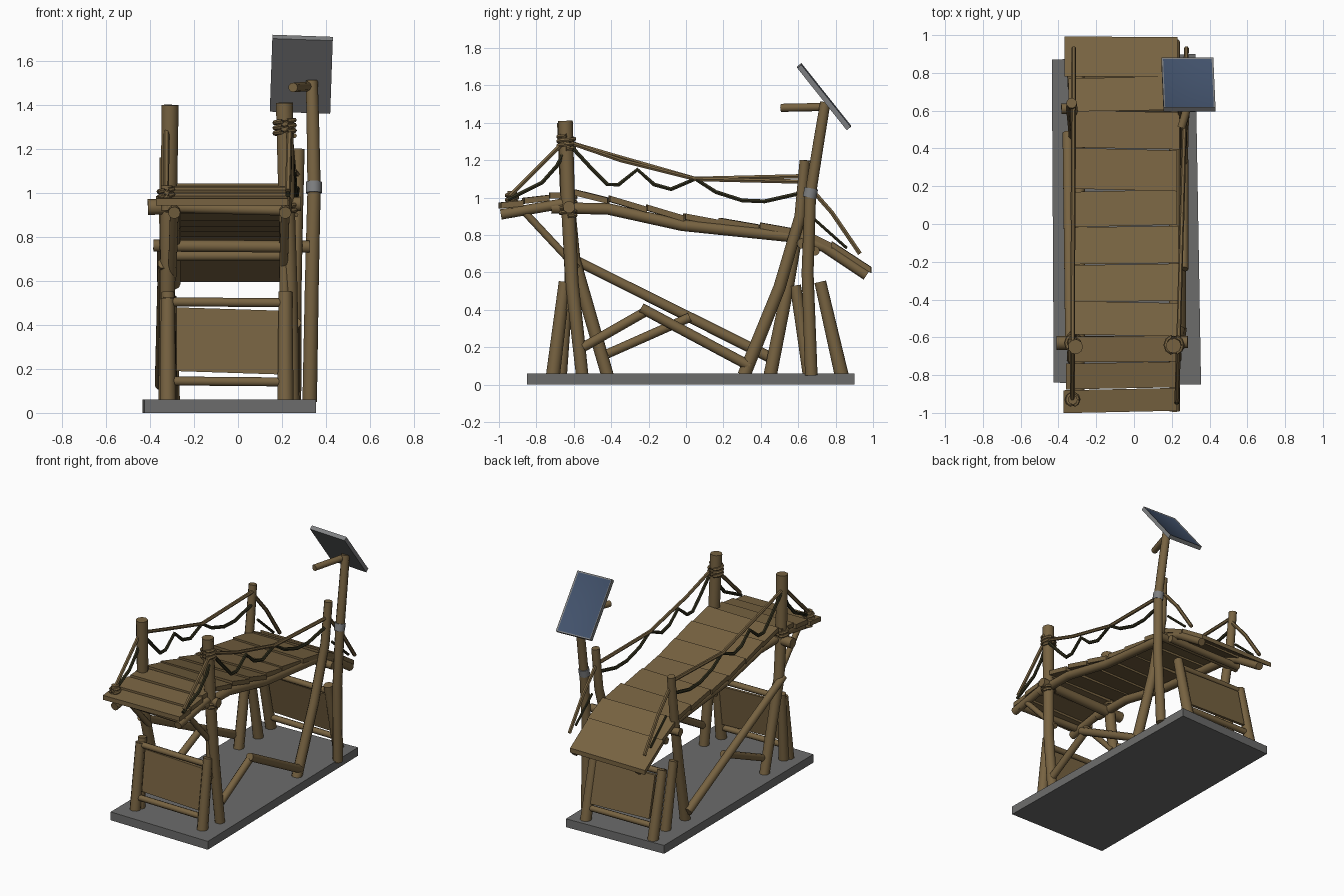
import bpy, bmesh, math, random
from mathutils import Vector, Matrix

if "Cube" in bpy.data.objects:
    bpy.data.objects.remove(bpy.data.objects["Cube"])

random.seed(4)


def material(name, rgb):
    m = bpy.data.materials.new(name)
    m.diffuse_color = (*rgb, 1)
    m.use_nodes = True
    m.node_tree.nodes["Principled BSDF"].inputs["Base Color"].default_value = m.diffuse_color
    return m


WOOD = material("brown wood", (0.185, 0.124, 0.053))
ROPE = material("dark rope", (0.03, 0.028, 0.012))
STONE = material("grey slab", (0.15, 0.15, 0.148))
METAL = material("grey metal", (0.21, 0.215, 0.22))
BLUE = material("solar blue", (0.055, 0.085, 0.15))


def finish(name, bm, *mats):
    bmesh.ops.recalc_face_normals(bm, faces=bm.faces)
    me = bpy.data.meshes.new(name)
    bm.to_mesh(me)
    bm.free()
    for m in mats:
        me.materials.append(m)
    ob = bpy.data.objects.new(name, me)
    bpy.context.collection.objects.link(ob)
    bpy.ops.object.select_all(action='DESELECT')
    ob.select_set(True)
    bpy.context.view_layer.objects.active = ob
    bpy.ops.object.shade_smooth_by_angle(angle=math.radians(50))
    return ob


def log(name, pts, r, r2=None, sides=9, mat=WOOD):
    """Tapered round tube along a path of points."""
    pts = [Vector(p) for p in pts]
    r2 = r if r2 is None else r2
    bm = bmesh.new()
    rings = []
    ref = Vector((1, 0, 0)) if abs((pts[-1] - pts[0]).normalized().x) < 0.8 else Vector((0, 0, 1))
    for i, p in enumerate(pts):
        t = (pts[min(i + 1, len(pts) - 1)] - pts[max(i - 1, 0)]).normalized()
        u = (ref - t * ref.dot(t)).normalized()
        v = t.cross(u)
        rad = r + (r2 - r) * i / (len(pts) - 1)
        rings.append([bm.verts.new(p + rad * (math.cos(a) * u + math.sin(a) * v))
                      for a in (2 * math.pi * k / sides for k in range(sides))])
    for a, b in zip(rings, rings[1:]):
        for k in range(sides):
            bm.faces.new((a[k], a[(k + 1) % sides], b[(k + 1) % sides], b[k]))
    bm.faces.new(rings[0])
    bm.faces.new(rings[-1])
    return finish(name, bm, mat)


def prism(name, corners, offset, mat):
    """Flat polygon pushed along an offset to a solid board."""
    bm = bmesh.new()
    f = bm.faces.new([bm.verts.new(c) for c in corners])
    ext = bmesh.ops.extrude_face_region(bm, geom=[f])
    bmesh.ops.translate(bm, vec=offset, verts=[e for e in ext['geom'] if isinstance(e, bmesh.types.BMVert)])
    return finish(name, bm, mat)


def wrap(name, centre, r, turns=3, mat=WOOD):
    """Coil of rope around a post."""
    n = 10
    x, y, z = centre
    pts = [(x + r * math.cos(2 * math.pi * i / n), y + r * math.sin(2 * math.pi * i / n),
            z + 0.024 * i / n) for i in range(n * turns + 1)]
    return log(name, pts, 0.011, sides=6, mat=mat)


# Ground slab
prism("base_slab", [(-0.425, -0.84, 0), (0.355, -0.85, 0), (0.325, 0.9, 0), (-0.435, 0.87, 0)], (0, 0, 0.06), STONE)

# Main posts
log("front_left_post", [(-0.33, -0.42, 0.05), (-0.32, -0.6, 0.67), (-0.315, -0.635, 1.0), (-0.31, -0.65, 1.4)], 0.034, 0.04)
log("front_right_post", [(0.245, -0.555, 0.05), (0.235, -0.61, 0.55), (0.22, -0.63, 0.95), (0.21, -0.645, 1.41)], 0.034, 0.04)
log("back_right_post", [(0.25, 0.31, 0.05), (0.255, 0.5, 0.52), (0.265, 0.61, 0.9), (0.275, 0.635, 1.2)], 0.036, 0.028)
log("back_left_post", [(-0.31, 0.45, 0.05), (-0.32, 0.54, 0.5), (-0.33, 0.61, 0.9), (-0.33, 0.64, 1.16)], 0.036, 0.028)

# Cross logs carrying the deck
log("front_cross_log", [(-0.41, -0.63, 0.935), (0.285, -0.625, 0.95)], 0.037, 0.033)
log("back_cross_log", [(-0.385, 0.61, 0.76), (0.325, 0.62, 0.755)], 0.028)
log("rear_ramp_log", [(-0.33, 0.69, 0.715), (0.26, 0.69, 0.715)], 0.025)
log("front_lip_log", [(-0.33, -0.93, 0.935), (0.23, -0.93, 0.92)], 0.025)

# Deck of planks following an arched profile (y, z of the top face)
PROFILE = [(-1, 0.965), (-0.85, 0.995), (-0.65, 1.035), (-0.55, 1.035), (-0.4, 1.0), (0, 0.905),
           (0.3, 0.87), (0.6, 0.835), (0.72, 0.795), (0.85, 0.715), (0.995, 0.63)]


def height(y):
    for (a, za), (b, zb) in zip(PROFILE, PROFILE[1:]):
        if y <= b:
            return za + (zb - za) * (y - a) / (b - a)
    return PROFILE[-1][1]


SEAMS = [-0.995, -0.87, -0.73, -0.59, -0.41, -0.21, -0.01, 0.18, 0.4, 0.6, 0.78, 0.995]
for i, (y0, y1) in enumerate(zip(SEAMS, SEAMS[1:])):
    y1 -= 0.004
    xl = -0.325 - 0.045 * max(0, abs((y0 + y1) / 2) - 0.5) / 0.4
    xr = 0.235 + random.uniform(-0.012, 0.01)
    lift = 0.008
    t = random.uniform(-0.008, 0.008)
    prism("deck_plank", [(xl, y0 + t, height(y0) + lift), (xr, y0 - t, height(y0) + lift),
                         (xr, y1 - t, height(y1) - 0.004), (xl, y1 + t, height(y1) - 0.004)],
          (0, 0, -0.032), WOOD)

# Side logs under the deck edges
for side, x in (("left", -0.29), ("right", 0.215)):
    log(side + "_front_bearer", [(x, -0.99, 0.91), (x, -0.62, 0.975)], 0.028)
    log(side + "_main_bearer", [(x, -0.72, 0.945), (x, -0.42, 0.94), (x, -0.02, 0.852), (x, 0.63, 0.785)], 0.031)
    log(side + "_rear_bearer", [(x, 0.6, 0.785), (x, 0.74, 0.735), (x, 0.965, 0.585)], 0.028)
    log(side + "_knee_brace", [(x, -0.86, 0.92), (x - 0.01, -0.58, 0.62)], 0.02)

# Diagonal braces along the sides
log("left_long_brace", [(-0.34, -0.62, 0.68), (-0.35, 0.48, 0.13)], 0.026, 0.03)
log("left_short_brace", [(-0.31, -0.42, 0.165), (-0.31, 0.02, 0.36)], 0.025)
log("right_short_brace", [(0.25, -0.55, 0.2), (0.25, -0.2, 0.4)], 0.026)
log("right_long_brace", [(0.26, -0.24, 0.41), (0.26, 0.34, 0.1)], 0.028)

# Panelled frames under both ends: (name, foot y, head y)
for end, yb, yt in (("front", -0.71, -0.65), ("rear", 0.83, 0.72)):
    def at(x, z):
        return (x, yb + (yt - yb) * (z - 0.06) / 0.48, z)
    for side, x, top in (("left", -0.32, 0.52), ("right", 0.215, 0.55)):
        log(f"{end}_frame_{side}_stake", [at(x, 0.05), at(x, top)], 0.038, 0.032)
    for z in (0.14, 0.5):
        log(f"{end}_frame_rail", [at(-0.34, z + 0.005), at(0.23, z)], 0.021)
    prism(f"{end}_panel", [at(-0.28, 0.19), at(0.185, 0.175), at(0.185, 0.465), at(-0.28, 0.48)], (0, 0.02, 0), WOOD)
log("front_right_stub", [(0.215, -0.62, 0.4), (0.21, -0.63, 0.68)], 0.028, 0.022)
log("rear_left_stake", [(-0.3, 0.66, 0.05), (-0.31, 0.585, 0.53)], 0.036, 0.03)
log("front_left_stake", [(-0.31, -0.67, 0.05), (-0.32, -0.63, 0.55)], 0.034, 0.03)

# Handrails and hanging ropes on both sides
for side, xf, xb in (("left", -0.325, -0.32), ("right", 0.235, 0.27)):
    def run(path):
        return [(xf + (xb - xf) * (y + 0.65) / 1.3, y, z) for y, z in path]
    dz = 0.015 if side == "left" else 0
    log(side + "_front_rail", run([(-0.94, 1.01), (-0.8, 1.15), (-0.64, 1.31)]), 0.013, sides=6)
    log(side + "_upper_rail", run([(-0.64, 1.3), (-0.35, 1.2 + dz), (0.07, 1.095)]), 0.012, sides=6)
    log(side + "_middle_rail", run([(0.02, 1.1), (0.64, 1.085 + dz * 2)]), 0.013, sides=6)
    log(side + "_rear_rail", run([(0.63, 1.09), (0.78, 0.92), (0.93, 0.7)]), 0.013, sides=6)
    log(side + "_front_rope", run([(-0.62, 1.3), (-0.69, 1.17), (-0.77, 1.08), (-0.95, 0.99)]), 0.012, sides=6, mat=ROPE)
    log(side + "_long_rope", run([(-0.62, 1.28), (-0.5, 1.15), (-0.42, 1.07), (-0.36, 1.07), (-0.26, 1.15),
                                  (-0.17, 1.07), (-0.08, 1.045), (0.05, 1.1), (0.16, 1.03), (0.3, 0.985),
                                  (0.42, 0.98), (0.64, 1.03)]), 0.012, sides=6, mat=ROPE)
    log(side + "_rear_rope", run([(0.68, 0.89), (0.86, 0.73)]), 0.009, sides=6, mat=ROPE)

# Rope coils and end pegs
wrap("front_right_coil", (0.212, -0.64, 1.26), 0.045)
wrap("front_left_coil", (-0.325, -0.93, 0.97), 0.03, 2)
wrap("front_left_joint_coil", (-0.318, -0.63, 0.97), 0.042, 2)
wrap("front_right_joint_coil", (0.222, -0.63, 0.9), 0.042, 2)
log("front_left_peg", [(-0.325, -0.93, 0.92), (-0.325, -0.93, 1.035)], 0.026)

# Pole with metal clamp and arm
log("solar_pole", [(0.325, 0.67, 0.05), (0.335, 0.65, 0.6), (0.345, 0.665, 1.02), (0.34, 0.71, 1.3), (0.335, 0.745, 1.51)], 0.034, 0.028)
log("pole_clamp", [(0.344, 0.66, 1.0), (0.344, 0.67, 1.05)], 0.037, mat=METAL)
log("lamp_arm", [(0.25, 0.51, 1.48), (0.32, 0.745, 1.485)], 0.022)

# Tilted solar panel: framed slab with inset blue face
bm = bmesh.new()
bmesh.ops.create_cube(bm, size=1, matrix=Matrix.Diagonal((0.275, 0.425, 0.028, 1)))
bm.faces.ensure_lookup_table()
top = max(bm.faces, key=lambda f: f.calc_center_median().z)
bmesh.ops.inset_region(bm, faces=[top], thickness=0.013, depth=-0.004)
top.material_index = 1
place = (Matrix.Translation((0.288, 0.738, 1.54)) @ Matrix.Rotation(math.radians(2), 4, 'Y')
         @ Matrix.Rotation(math.radians(-51.5), 4, 'X'))
bmesh.ops.transform(bm, matrix=place, verts=bm.verts)
finish("solar_panel", bm, METAL, BLUE)
